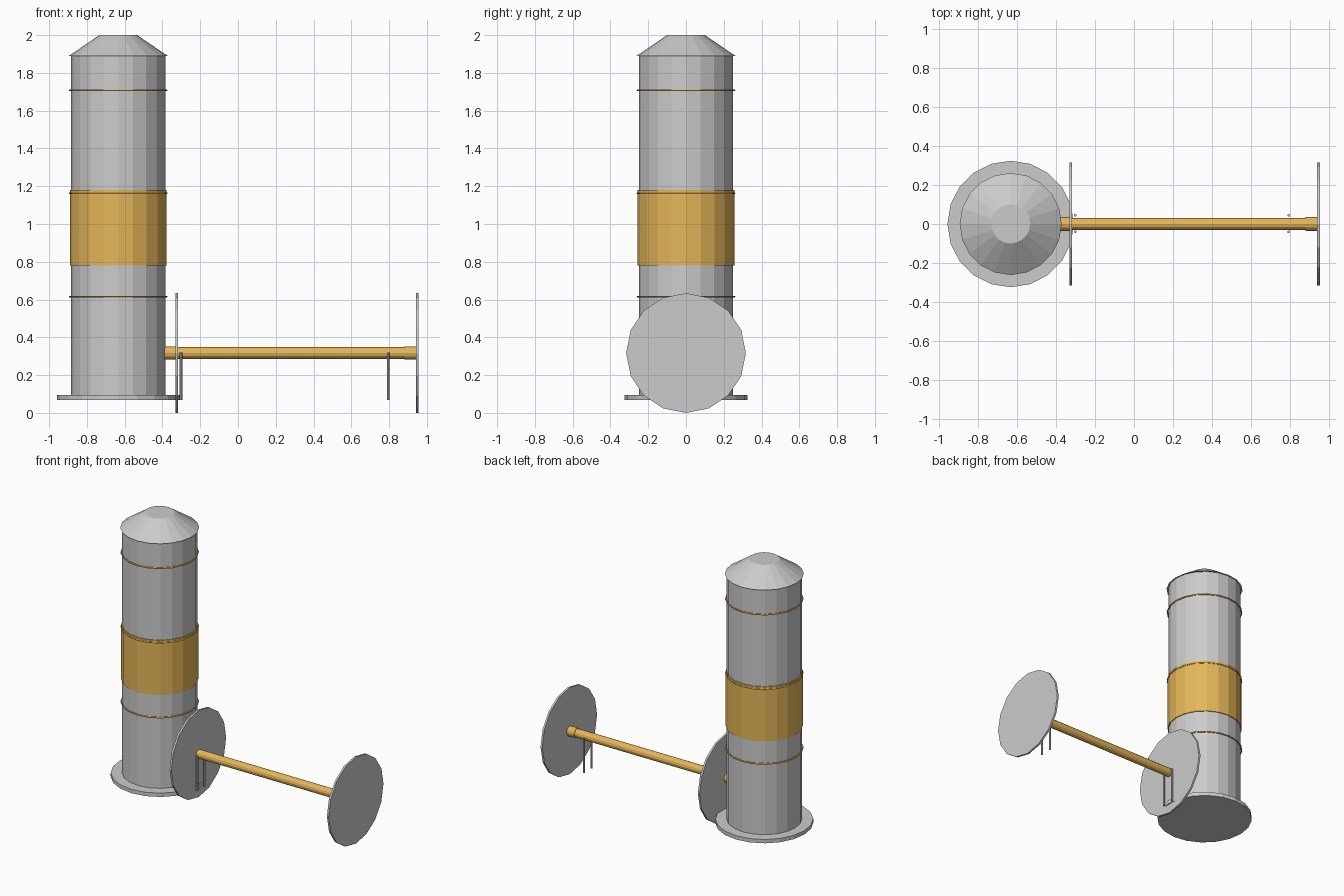
import bpy
from math import pi

if "Cube" in bpy.data.objects:
    bpy.data.objects.remove(bpy.data.objects["Cube"])

TX = -0.634   # tower axis
PZ = 0.317    # pipe height

orange = bpy.data.materials.new("orange")
orange.diffuse_color = (0.78, 0.47, 0.1, 1)
orange.use_nodes = True
orange.node_tree.nodes["Principled BSDF"].inputs["Base Color"].default_value = orange.diffuse_color


def finish(name, mat):
    ob = bpy.context.object
    ob.name = name
    if mat:
        ob.data.materials.append(mat)
    return ob


def upright(name, x, y, z0, z1, r0, r1=None, sides=20, mat=None):
    bpy.ops.mesh.primitive_cone_add(vertices=sides, radius1=r0, radius2=r0 if r1 is None else r1,
                                    depth=z1 - z0, location=(x, y, (z0 + z1) / 2))
    return finish(name, mat)


def along_x(name, x0, x1, r, sides, mat=None):
    bpy.ops.mesh.primitive_cylinder_add(vertices=sides, radius=r, depth=x1 - x0,
                                        location=((x0 + x1) / 2, 0, PZ), rotation=(0, pi / 2, 0))
    return finish(name, mat)


# Tower
upright("tower_base", TX, 0, 0.067, 0.095, 0.325)
upright("tower_body", TX, 0, 0.095, 1.89, 0.25)
upright("tower_band", TX, 0, 0.78, 1.18, 0.256, mat=orange)
upright("tower_cap", TX, 0, 1.89, 2.0, 0.262, 0.1)

# Thin hoops around the tower
for i, z in enumerate((0.615, 1.163, 1.708)):
    bpy.ops.mesh.primitive_torus_add(major_segments=20, minor_segments=6, major_radius=0.256,
                                     minor_radius=0.005, location=(TX, 0, z))
    finish(f"tower_hoop_{i}", orange)

# Horizontal pipe with end collars
along_x("pipe", -0.385, 0.945, 0.031, 12, orange)
along_x("inner_collar", -0.39, -0.325, 0.035, 12, orange)
along_x("outer_collar", 0.882, 0.945, 0.035, 12, orange)

# End discs
along_x("inner_disc", -0.332, -0.318, 0.317, 16)
along_x("outer_disc", 0.942, 0.956, 0.317, 16)

# Pipe support legs, in pairs
for label, x in (("inner", -0.302), ("outer", 0.795)):
    for side, y in (("front", -0.04), ("back", 0.045)):
        upright(f"{label}_{side}_leg", x, y, 0.067, 0.32, 0.007, sides=8)
